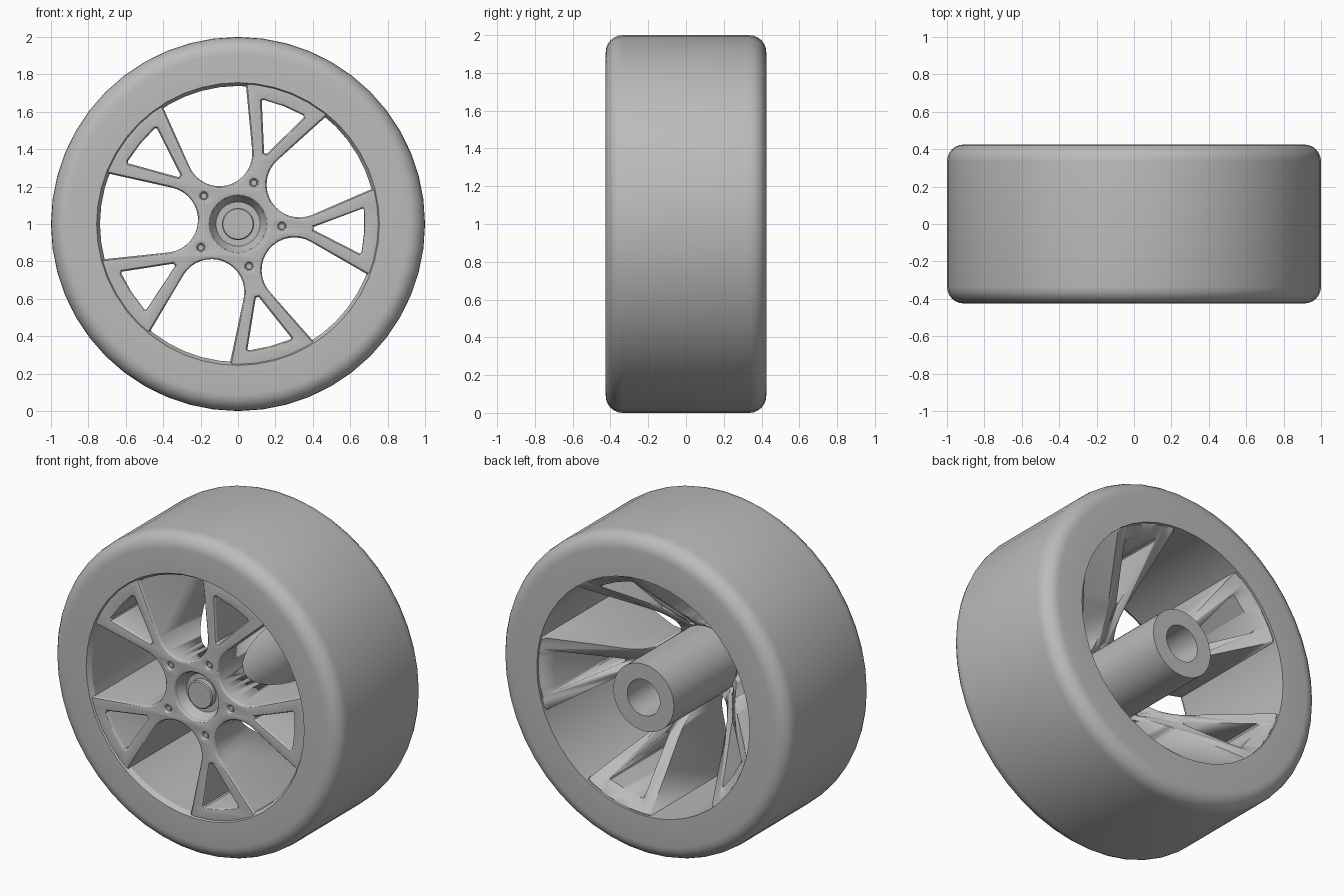
import bpy, bmesh
from math import sin, cos, pi, radians, hypot, atan2
from mathutils import Vector

cube = bpy.data.objects.get("Cube")
if cube:
    bpy.data.objects.remove(cube, do_unlink=True)

grey = bpy.data.materials.new("plain grey")
grey.use_nodes = True
grey.diffuse_color = (0.5, 0.5, 0.5, 1)
grey.node_tree.nodes["Principled BSDF"].inputs["Base Color"].default_value = (0.5, 0.5, 0.5, 1)

SPOKES = 5
FIRST = radians(-3.3)       # direction of the first spoke
STEP = 2 * pi / SPOKES


def add(name, mesh, angle=30):
    mesh.materials.clear()
    mesh.materials.append(grey)
    obj = bpy.data.objects.new(name, mesh)
    bpy.context.collection.objects.link(obj)
    bpy.ops.object.select_all(action='DESELECT')
    obj.select_set(True)
    bpy.context.view_layer.objects.active = obj
    bpy.ops.object.shade_smooth_by_angle(angle=radians(angle))
    return obj


def lathe(name, profile, closed=False, steps=48):
    """Spin (radius, y) points around the wheel axis."""
    bm = bmesh.new()
    vs = [bm.verts.new((r, y, 0)) for r, y in profile]
    pairs = list(zip(vs, vs[1:])) + ([(vs[-1], vs[0])] if closed else [])
    for a, b in pairs:
        bm.edges.new((a, b))
    bmesh.ops.spin(bm, geom=bm.verts[:] + bm.edges[:], cent=(0, 0, 0),
                   axis=(0, 1, 0), angle=2 * pi, steps=steps)
    bmesh.ops.remove_doubles(bm, verts=bm.verts, dist=1e-4)
    bmesh.ops.recalc_face_normals(bm, faces=bm.faces)
    mesh = bpy.data.meshes.new(name)
    bm.to_mesh(mesh)
    bm.free()
    return add(name, mesh)


def polar(r, a):
    return (r * cos(a), r * sin(a))


def turn(p, a):
    return (p[0] * cos(a) - p[1] * sin(a), p[0] * sin(a) + p[1] * cos(a))


def circle(r, n, centre=(0, 0)):
    return [(centre[0] + r * cos(2 * pi * i / n), centre[1] + r * sin(2 * pi * i / n))
            for i in range(n)]


# Tyre with rounded shoulders and a chamfered front lip
W, ROUND, BORE = 0.425, 0.09, 0.738
profile = [(BORE, W), (BORE, -W + 0.03), (BORE + 0.018, -W)]
for i in range(7):
    a = i * pi / 12
    profile.append((1 - ROUND + ROUND * sin(a), -W + ROUND - ROUND * cos(a)))
for i in range(7):
    a = i * pi / 12
    profile.append((1 - ROUND + ROUND * cos(a), W - ROUND + ROUND * sin(a)))
lathe("tyre", profile, closed=True)

# Hub with centre cap, dished front and blind axle hole
lathe("hub", [(0, -0.38), (0.08, -0.38), (0.086, -0.374), (0.086, -0.34), (0.118, -0.34),
              (0.15, -0.395), (0.19, -0.38), (0.21, -0.36), (0.21, 0.42), (0.113, 0.42),
              (0.113, -0.2), (0, -0.2)])

# Outline of the forked spokes: a rounded gap between each pair
outline = []
C, R, LEAN = 0.39, 0.1755, radians(9.26)
far = (0.74, 0.235)
rim, half = hypot(*far), atan2(far[1], far[0])
for k in range(SPOKES):
    gap = FIRST + (k + 0.5) * STEP
    outline.append(turn((far[0], -far[1]), gap))
    for i in range(17):
        a = -pi / 2 - LEAN - (pi - 2 * LEAN) * i / 16 + 2 * LEAN * (1 - i / 16) - 2 * LEAN * (1 - i / 16)
        outline.append(turn((C + R * cos(a), R * sin(a)), gap))
    outline.append(turn(far, gap))
    for i in range(1, 6):
        outline.append(polar(rim, gap + half + (STEP - 2 * half) * i / 6))

loops = [outline, circle(0.148, 48)]
window = [(0.405, -0.008), (0.66, -0.121), (0.668, -0.115),
          (0.676, 0), (0.668, 0.115), (0.66, 0.121), (0.405, 0.008)]
for k in range(SPOKES):
    a = FIRST + k * STEP
    loops.append([turn(p, a) for p in window])
    loops.append(circle(0.019, 16, polar(0.235, a)))

# Spokes as a filled, bevelled outline running the full depth
FRONT, BACK, BEVEL = -0.415, 0.41, 0.015
curve = bpy.data.curves.new("spoke outline", 'CURVE')
curve.dimensions = '2D'
curve.fill_mode = 'BOTH'
curve.extrude = (BACK - FRONT) / 2 - BEVEL
curve.bevel_depth = BEVEL
curve.bevel_resolution = 2
curve.offset = -BEVEL
for pts in loops:
    sp = curve.splines.new('POLY')
    sp.points.add(len(pts) - 1)
    for p, co in zip(sp.points, pts):
        p.co = (co[0], co[1], 0, 1)
    sp.use_cyclic_u = True
temp = bpy.data.objects.new("spoke outline", curve)
bpy.context.collection.objects.link(temp)
bpy.context.view_layer.update()
mesh = bpy.data.meshes.new_from_object(temp.evaluated_get(bpy.context.evaluated_depsgraph_get()))
bpy.data.objects.remove(temp, do_unlink=True)
bm = bmesh.new()
bm.from_mesh(mesh)
for v in bm.verts:
    v.co = Vector((v.co.x, (FRONT + BACK) / 2 - v.co.z, v.co.y))
bmesh.ops.remove_doubles(bm, verts=bm.verts, dist=1e-4)
bmesh.ops.recalc_face_normals(bm, faces=bm.faces)
bm.to_mesh(mesh)
bm.free()
spokes = add("spokes", mesh)

# Hollow out the back of the spokes as a cone
cutter = lathe("back_cutter", [(0, -0.2), (0.21, -0.2), (0.84, 0.537), (0, 0.537)], steps=64)
cut = spokes.modifiers.new("back cone", 'BOOLEAN')
cut.operation = 'DIFFERENCE'
cut.solver = 'EXACT'
cut.object = cutter
bpy.context.view_layer.update()
done = bpy.data.meshes.new_from_object(spokes.evaluated_get(bpy.context.evaluated_depsgraph_get()))
spokes.modifiers.clear()
spokes.data = done
bpy.data.objects.remove(cutter, do_unlink=True)

# Wheel bolts sunk into the countersunk holes
for k in range(SPOKES):
    bolt = lathe("bolt_%d" % (k + 1), [(0, -0.405), (0.015, -0.405), (0.017, -0.403),
                                       (0.017, -0.398), (0.022, -0.398), (0.022, -0.25), (0, -0.25)],
                 steps=16)
    x, z = polar(0.235, FIRST + k * STEP)
    bolt.location = (x, 0, z)

# Stand the wheel on the ground
for obj in bpy.context.collection.objects:
    if obj.data and obj.type == 'MESH':
        obj.location.z += 1
